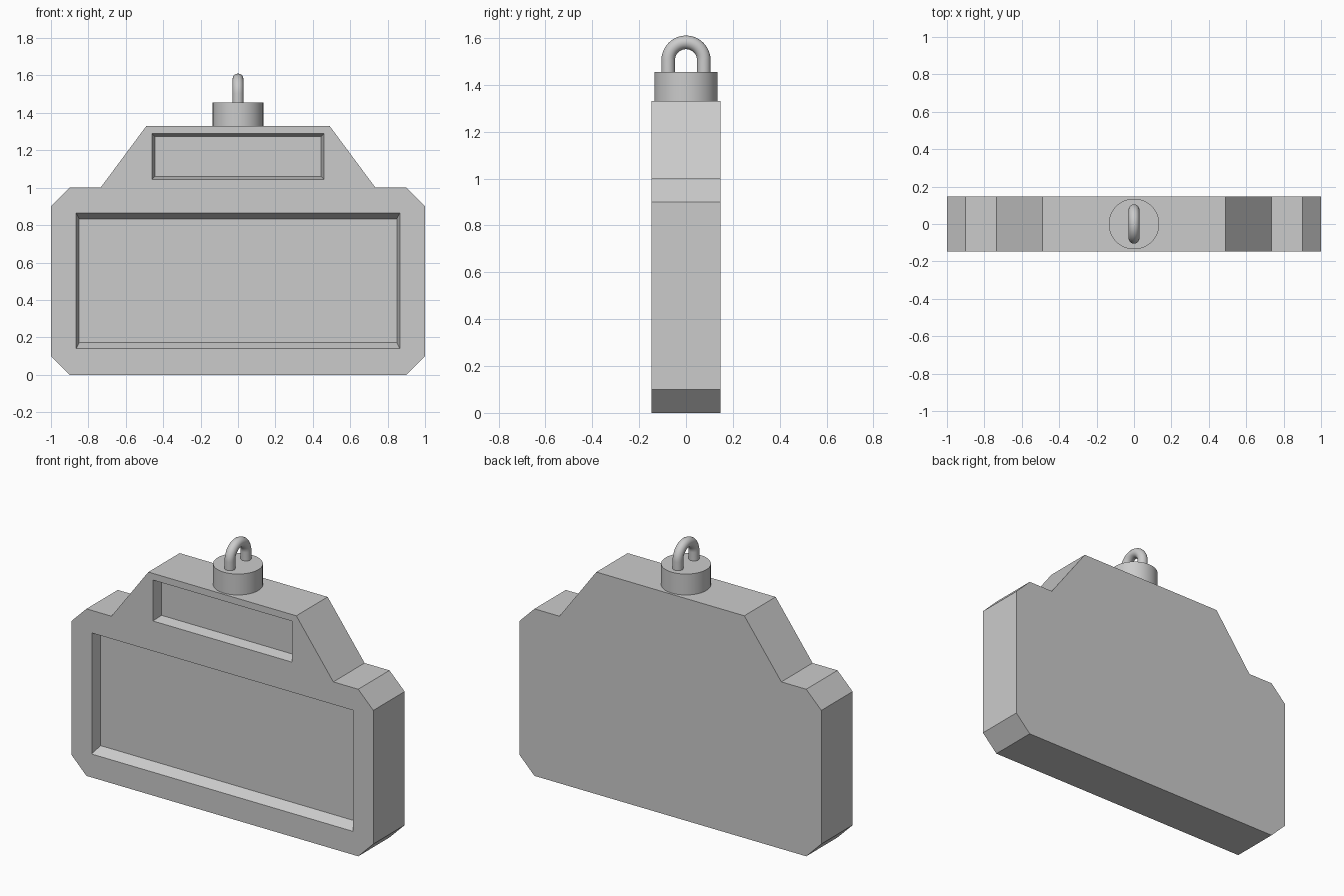
import bpy, bmesh, math

if "Cube" in bpy.data.objects:
    bpy.data.objects.remove(bpy.data.objects["Cube"])

HALF = 0.148   # half thickness of the body
DEPTH = 0.06   # depth of the recessed panels


def mesh_object(name, bm):
    bmesh.ops.recalc_face_normals(bm, faces=bm.faces)
    mesh = bpy.data.meshes.new(name)
    bm.to_mesh(mesh)
    bm.free()
    obj = bpy.data.objects.new(name, mesh)
    bpy.context.collection.objects.link(obj)
    return obj


def loft(name, front, back, y0, y1):
    """Solid between two xz outlines with matching point counts."""
    bm = bmesh.new()
    a = [bm.verts.new((x, y0, z)) for x, z in front]
    b = [bm.verts.new((x, y1, z)) for x, z in back]
    bm.faces.new(a)
    bm.faces.new(b[::-1])
    for i in range(len(a)):
        j = (i + 1) % len(a)
        bm.faces.new((a[i], b[i], b[j], a[j]))
    return mesh_object(name, bm)


def rect(w, z0, z1):
    return [(-w, z0), (w, z0), (w, z1), (-w, z1)]


# Body plate: mirrored half outline
half = [(0.90, 0), (1.0, 0.10), (1.0, 0.90), (0.90, 1.0),
        (0.735, 1.0), (0.49, 1.33)]
outline = half + [(-x, z) for x, z in reversed(half)]
body = loft("body_plate", outline, outline, -HALF, HALF)

# Recessed panels with sloping walls: half width, bottom, top, side and end inset
for w, z0, z1, dx, dz in ((0.865, 0.14, 0.865, 0.016, 0.032),
                          (0.46, 1.045, 1.29, 0.015, 0.015)):
    cutter = loft("panel_cutter",
                  rect(w + dx, z0 - dz, z1 + dz), rect(w - dx, z0 + dz, z1 - dz),
                  -HALF - DEPTH, -HALF + DEPTH)
    cutter.hide_render = True
    mod = body.modifiers.new("panel", 'BOOLEAN')
    mod.operation = 'DIFFERENCE'
    mod.solver = 'EXACT'
    mod.object = cutter
    bpy.context.view_layer.objects.active = body
    bpy.ops.object.modifier_apply(modifier=mod.name)
    bpy.data.objects.remove(cutter)

# Round cap on top
bpy.ops.mesh.primitive_cylinder_add(vertices=48, radius=0.135, depth=0.125,
                                    location=(0, 0, 1.3925))
cap = bpy.context.object
cap.name = "top_cap"
bpy.ops.object.shade_smooth_by_angle(angle=math.radians(30))

# Hanging loop: tube swept along an arch in the yz plane
R, TUBE, SIDES, ARC_Z = 0.076, 0.029, 20, 1.505
path = [(-R, 1.44, math.pi)]
path += [(R * math.cos(t), ARC_Z + R * math.sin(t), t)
         for t in (math.pi * (1 - i / 24) for i in range(25))]
path += [(R, 1.44, 0.0)]
bm = bmesh.new()
rings = []
for y, z, t in path:
    ring = []
    for k in range(SIDES):
        a = 2 * math.pi * k / SIDES
        out = TUBE * math.cos(a)
        ring.append(bm.verts.new((TUBE * math.sin(a), y + out * math.cos(t),
                                  z + out * math.sin(t))))
    rings.append(ring)
for r0, r1 in zip(rings, rings[1:]):
    for k in range(SIDES):
        j = (k + 1) % SIDES
        bm.faces.new((r0[k], r0[j], r1[j], r1[k]))
bm.faces.new(rings[0])
bm.faces.new(rings[-1])
loop = mesh_object("hanging_loop", bm)
bpy.ops.object.select_all(action='DESELECT')
loop.select_set(True)
bpy.context.view_layer.objects.active = loop
bpy.ops.object.shade_smooth_by_angle(angle=math.radians(40))
